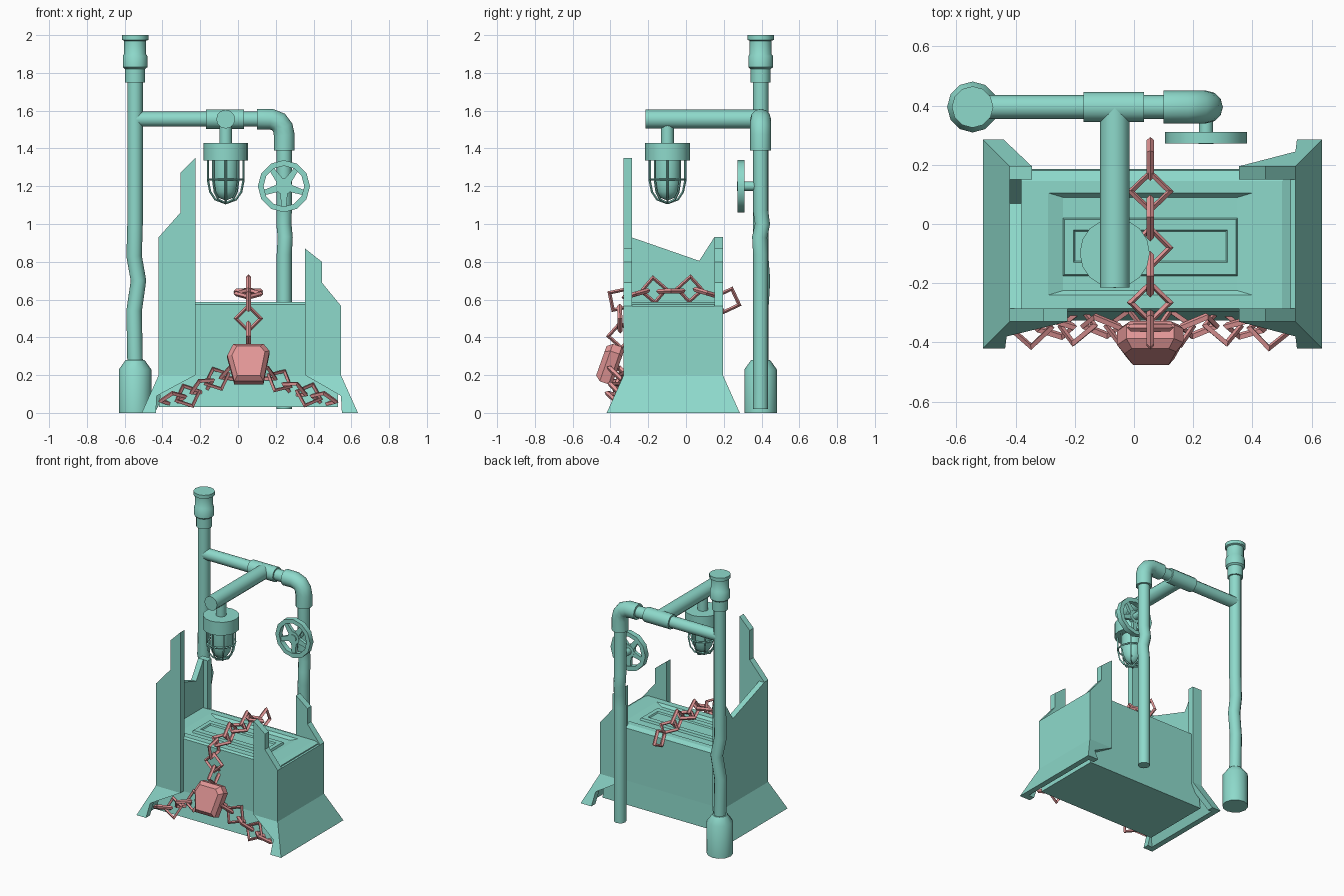
import bpy, bmesh, math
from mathutils import Vector, Matrix

cube = bpy.data.objects.get("Cube")
if cube:
    bpy.data.objects.remove(cube)


def material(name, rgb):
    m = bpy.data.materials.new(name)
    m.use_nodes = True
    m.diffuse_color = (*rgb, 1)
    m.node_tree.nodes["Principled BSDF"].inputs["Base Color"].default_value = (*rgb, 1)
    return m


TEAL = material("teal", (0.27, 0.70, 0.60))
PINK = material("pink", (0.77, 0.31, 0.31))


def finish(ob, mat, smooth=False):
    ob.data.materials.clear()
    ob.data.materials.append(mat)
    bpy.ops.object.select_all(action='DESELECT')
    ob.select_set(True)
    bpy.context.view_layer.objects.active = ob
    if ob.type == 'CURVE':
        bpy.ops.object.convert(target='MESH')
        ob = bpy.context.object
    if smooth:
        bpy.ops.object.shade_smooth_by_angle(angle=math.radians(35))
    return ob


def loft(name, rings, mat=TEAL, smooth=False, closed=False, matrix=None):
    """Skin equal-length rings of points; cap the ends unless closed."""
    bm = bmesh.new()
    loops = [[bm.verts.new(p) for p in r] for r in rings]
    n = len(loops[0])
    pairs = list(zip(loops, loops[1:]))
    if closed:
        pairs.append((loops[-1], loops[0]))
    else:
        bm.faces.new(loops[0][::-1])
        bm.faces.new(loops[-1])
    for a, b in pairs:
        for i in range(n):
            j = (i + 1) % n
            bm.faces.new((a[i], a[j], b[j], b[i]))
    bmesh.ops.recalc_face_normals(bm, faces=bm.faces)
    me = bpy.data.meshes.new(name)
    bm.to_mesh(me)
    bm.free()
    ob = bpy.data.objects.new(name, me)
    bpy.context.collection.objects.link(ob)
    if matrix:
        ob.matrix_world = matrix
    return finish(ob, mat, smooth)


def lathe(name, profile, matrix, n=12, closed=False):
    """Turn (radius, height) pairs about the local z axis."""
    rings = [[(r * math.cos(math.tau * i / n), r * math.sin(math.tau * i / n), z)
              for i in range(n)] for r, z in profile]
    return loft(name, rings, TEAL, True, closed, matrix)


def prism(name, pts, thick, mat=TEAL):
    t = Vector(thick)
    return loft(name, [pts, [Vector(p) + t for p in pts]], mat)


def pipe(name, pts, r, sides=12, cyclic=False):
    cu = bpy.data.curves.new(name, 'CURVE')
    cu.dimensions = '3D'
    cu.bevel_depth = r
    cu.bevel_resolution = (sides - 4) // 2
    cu.use_fill_caps = True
    sp = cu.splines.new('POLY')
    sp.points.add(len(pts) - 1)
    for p, co in zip(sp.points, pts):
        p.co = (*co, 1)
    sp.use_cyclic_u = cyclic
    ob = bpy.data.objects.new(name, cu)
    bpy.context.collection.objects.link(ob)
    return finish(ob, TEAL, True)


at = Matrix.Translation

# Chest body with stepped, panelled lid: (x0, x1, y0, y1, z)
steps = [(-.42, .53, -.325, .185, .03), (-.40, .53, -.295, .18, .2),
         (-.40, .53, -.295, .18, .575), (-.385, .50, -.285, .145, .588),
         (-.29, .40, -.24, .105, .588), (-.24, .35, -.225, .09, .57),
         (-.24, .35, -.175, .02, .57), (-.235, .345, -.17, .015, .585),
         (-.205, .315, -.13, -.02, .585), (-.2, .31, -.125, -.025, .575)]
loft("chest_body", [[(a, c, z), (b, c, z), (b, d, z), (a, d, z)] for a, b, c, d, z in steps])

# Broken corner panels: upper outline and foot outline, as (x, z)
FLARE, KNEE, THICK = .09, .2, .045
tall = [(-.42, .2), (-.42, .93), (-.305, 1.06), (-.305, 1.27), (-.225, 1.35), (-.225, .2)]
tall_foot = [(-.42, .2), (-.51, 0), (-.435, 0), (-.43, .09), (-.225, .2)]
low = [(.545, .2), (.545, .567), (.444, .69), (.444, .8), (.355, .87), (.355, .2)]
low_foot = [(.545, .2), (.63, 0), (.55, 0), (.545, .09), (.355, .2)]
slim = [(-.42, .2), (-.42, .93), (-.345, .93), (-.345, .2)]
slim_foot = [(-.42, .2), (-.51, 0), (-.44, 0), (-.345, .2)]


def corner(name, outline, foot, y, side):
    t = (0, -side * THICK, 0)
    prism(name + "_panel", [(x, y, z) for x, z in outline], t)
    prism(name + "_foot", [(x, y + side * FLARE * (KNEE - z) / KNEE, z) for x, z in foot], t)


corner("front_right", tall, tall_foot, -.33, -1)
corner("front_left", low, low_foot, -.33, -1)
corner("back_left", low, low_foot, .195, 1)
corner("back_right", slim, slim_foot, .195, 1)

# Side walls with flared skirts
right_top = [(-.29, .2), (-.29, .93), (.07, .805), (.15, .93), (.15, .2)]
left_top = [(-.29, .2), (-.29, .567), (.15, .567), (.15, .2)]
skirt = [(-.33, .2), (.195, .2), (.285, 0), (-.42, 0)]
for side, x, top in (("right", -.42, right_top), ("left", .545, left_top)):
    s = math.copysign(1, x)
    t = (-s * .04, 0, 0)
    prism(side + "_wall", [(x, y, z) for y, z in top], t)
    prism(side + "_skirt", [(x + s * FLARE * (KNEE - z) / KNEE, y, z) for y, z in skirt], t)

# Tall pipe with base and top fitting
PX, PY, PZ = -.545, .395, 1.555
lathe("pipe_base", [(.086, 0), (.086, .23), (.05, .28)], at((PX, PY, 0)))
pipe("tall_pipe", [(PX, PY, .27), (-.55, PY, .54), (-.527, PY + .01, .7), (-.55, PY, .83),
                   (PX, PY, 1.0), (PX, PY, 1.77)], .041)
lathe("pipe_top", [(.053, 1.75), (.053, 1.82), (.065, 1.83), (.065, 1.89), (.058, 1.9),
                   (.058, 1.97), (.07, 1.975), (.07, 2)], at((PX, PY, 0)))

# Cross pipe, tee, elbow, drop pipe and lamp arm
DX, AX = .245, -.065
pipe("cross_pipe", [(PX, PY, PZ), (.14, PY, PZ)], .04)
pipe("tee_sleeve", [(-.17, PY, PZ), (.033, PY, PZ)], .051)
pipe("elbow", [(.1, PY, PZ), (.175, PY, PZ), (.215, PY, 1.54), (.237, PY, 1.51),
               (DX, PY, 1.47), (DX, PY, 1.39)], .055)
pipe("drop_pipe", [(DX, PY, .02), (DX, PY, .84), (.25, PY - .005, .93), (.243, PY + .01, 1.0),
                   (DX, PY, 1.07), (DX, PY, 1.42)], .04)
pipe("lamp_arm", [(AX, PY, PZ), (AX, -.215, PZ)], .05)

# Caged lamp
LY = -.098
lathe("lamp_cap", [(.034, 1.53), (.034, 1.43), (.118, 1.43), (.118, 1.335), (.07, 1.335)],
      at((AX, LY, 0)), 16)
lathe("lamp_glass", [(.07, 1.34), (.07, 1.215), (.06, 1.17), (.04, 1.14), (.01, 1.128)],
      at((AX, LY, 0)))
cage = [(.094, 1.34), (.094, 1.23), (.082, 1.17), (.055, 1.13), (0, 1.11)]
for k in range(8):
    c, s = math.cos(math.tau * k / 8), math.sin(math.tau * k / 8)
    pipe(f"cage_bar_{k}", [(AX + r * c, LY + r * s, z) for r, z in cage], .006, 4)
pipe("cage_ring", [(AX + .094 * math.cos(math.tau * k / 16),
                    LY + .094 * math.sin(math.tau * k / 16), 1.235) for k in range(16)],
     .006, 4, True)

# Valve wheel
WX, WZ = .243, 1.2
turn = at((WX, .31, WZ)) @ Matrix.Rotation(math.pi / 2, 4, 'X')
lathe("wheel_rim", [(.138, 0), (.138, .038), (.108, .038), (.108, 0)], turn, closed=True)
lathe("wheel_hub", [(.045, .005), (.045, .033), (.026, .033), (.026, .04), (.001, .04)], turn)
pipe("wheel_stem", [(WX, PY, WZ), (WX, .3, WZ)], .024)
for k in range(5):
    a = math.tau * k / 5 - math.pi / 2
    u, v = Vector((math.cos(a), 0, math.sin(a))), Vector((-math.sin(a), 0, math.cos(a)))
    o = Vector((WX, .303, WZ))
    prism(f"wheel_spoke_{k}", [o + u * .03 + v * .02, o + u * .115 + v * .013,
                               o + u * .115 - v * .013, o + u * .03 - v * .02], (0, -.022, 0))


# Chains of square links, each turned a quarter from the last
def chain(name, centres, side, r=.066):
    pts = [Vector(p) for p in centres]
    for i, p in enumerate(pts):
        u = (pts[min(i + 1, len(pts) - 1)] - pts[max(i - 1, 0)]).normalized()
        n = Vector(side)
        n = (n - u * n.dot(u)).normalized()
        if i % 2:
            n = u.cross(n)
        m = Matrix((u, n.cross(u), n)).transposed().to_4x4()
        bpy.ops.mesh.primitive_torus_add(major_segments=4, minor_segments=4,
                                         major_radius=r, minor_radius=.013)
        ob = bpy.context.object
        ob.name = f"{name}_link_{i}"
        ob.matrix_world = at(p) @ m
        finish(ob, PINK)


CX = .055
chain("top_chain", [(CX, y, z) for y, z in (
    (.22, .595), (.11, .635), (.02, .655), (-.08, .645), (-.17, .65), (-.265, .63),
    (-.35, .6), (-.35, .5), (-.345, .41))], (1, 0, 0))
chain("right_chain", [(-.03, -.35, .21), (-.11, -.345, .18), (-.19, -.345, .14),
                      (-.265, -.35, .09), (-.345, -.355, .075)], (0, .5, 1))
chain("left_chain", [(.14, -.35, .21), (.22, -.345, .17), (.3, -.345, .125),
                     (.375, -.35, .095), (.455, -.36, .075)], (0, .5, 1))

# Padlock, tilted outward at the bottom
shape = [(-.08, .105), (.08, .105), (.112, .065), (.08, -.105), (-.075, -.105), (-.112, .04)]
loft("padlock", [[(x * k, y, z * k) for x, z in shape]
                 for k, y in ((.85, .048), (1, .03), (1, -.02), (.78, -.048))],
     PINK, matrix=at((CX, -.403, .26)) @ Matrix.Rotation(-.34, 4, 'X'))
